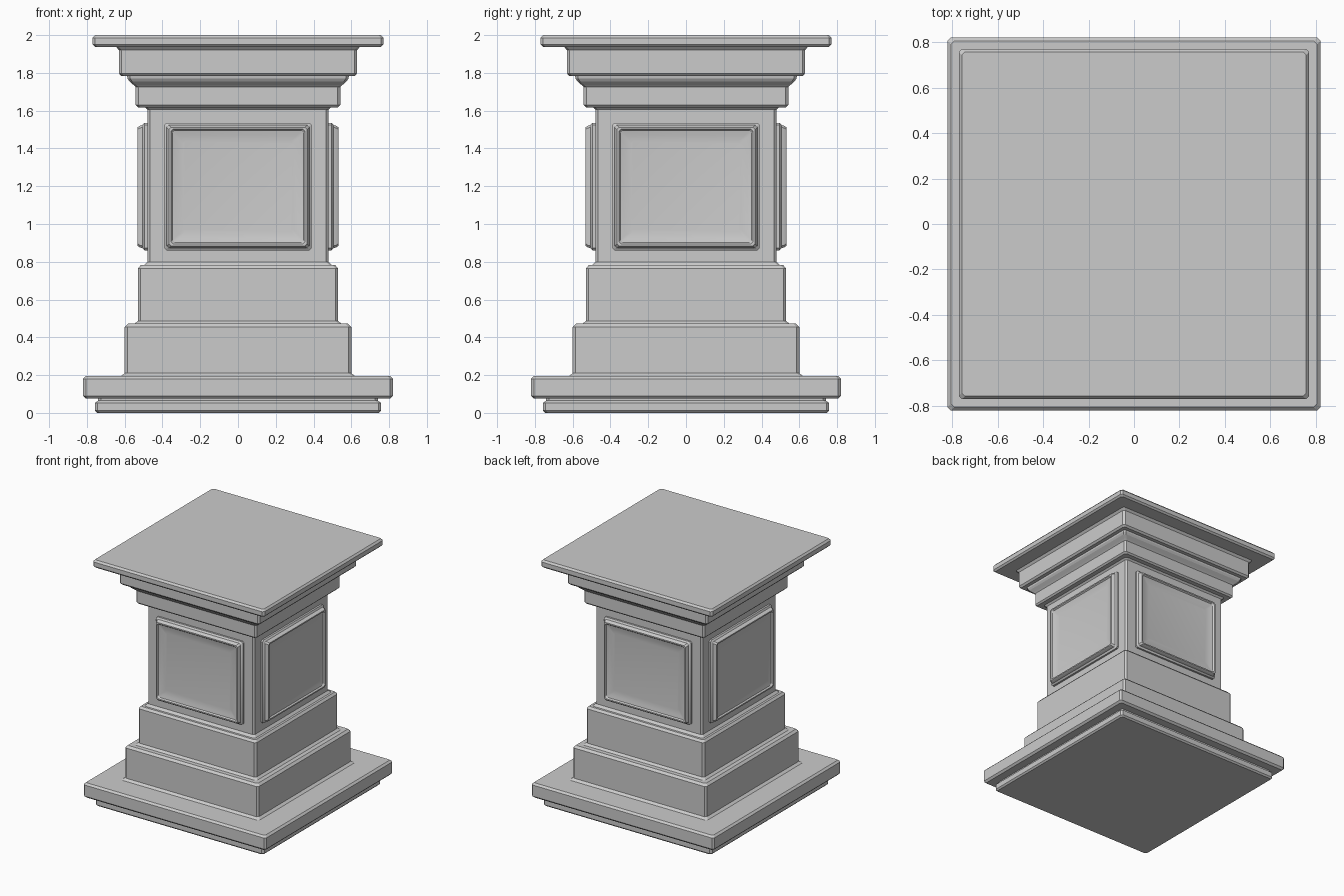
import bpy, bmesh, math
from mathutils import Matrix, Vector

if "Cube" in bpy.data.objects:
    bpy.data.objects.remove(bpy.data.objects["Cube"])


def loft(name, rings, chamfer, cap_start=False, cap_end=False, matrix=Matrix(), angle=None):
    """Skin chamfered rectangles given as (half_x, half_y, height, centre_y)."""
    bm = bmesh.new()
    loops = []
    for hx, hy, z, cy in rings:
        c = chamfer
        pts = [(hx, -hy + c), (hx, hy - c), (hx - c, hy), (-hx + c, hy),
               (-hx, hy - c), (-hx, -hy + c), (-hx + c, -hy), (hx - c, -hy)]
        loops.append([bm.verts.new(matrix @ Vector((x, y + cy, z))) for x, y in pts])
    for a, b in zip(loops, loops[1:]):
        for i in range(8):
            j = (i + 1) % 8
            bm.faces.new((a[i], a[j], b[j], b[i]))
    if cap_start:
        bm.faces.new(loops[0][::-1])
    if cap_end:
        bm.faces.new(loops[-1])
    mesh = bpy.data.meshes.new(name)
    bm.to_mesh(mesh)
    bm.free()
    obj = bpy.data.objects.new(name, mesh)
    bpy.context.collection.objects.link(obj)
    if angle:
        bpy.ops.object.select_all(action='DESELECT')
        obj.select_set(True)
        bpy.context.view_layer.objects.active = obj
        bpy.ops.object.shade_smooth_by_angle(angle=math.radians(angle))
    return obj


def square(profile):
    return [(w, w, z, 0) for w, z in profile]


# Stepped base: foot, wide slab and two plinth blocks
base = [(0.745, 0), (0.757, 0.012), (0.757, 0.053), (0.74, 0.065), (0.74, 0.075),
        (0.805, 0.075), (0.82, 0.09), (0.82, 0.18), (0.805, 0.195),
        (0.62, 0.195), (0.60, 0.21), (0.60, 0.455), (0.583, 0.472),
        (0.548, 0.472), (0.53, 0.487), (0.53, 0.765), (0.515, 0.782),
        (0.497, 0.782), (0.48, 0.80)]
loft("stepped_base", square(base), 0.014, cap_start=True)

# Square shaft
loft("shaft", square([(0.48, 0.80), (0.48, 1.605)]), 0.014)

# Moulded cornice and flat top slab
cornice = [(0.48, 1.605), (0.493, 1.618), (0.53, 1.618), (0.542, 1.63),
           (0.542, 1.725), (0.552, 1.735), (0.575, 1.755), (0.585, 1.77),
           (0.587, 1.783), (0.617, 1.783), (0.63, 1.797), (0.63, 1.92),
           (0.645, 1.937), (0.757, 1.937), (0.77, 1.95), (0.77, 1.985), (0.757, 2.0)]
loft("cornice", square(cornice), 0.014, cap_end=True)

# Framed panel on each side: (inset from outer edge, distance from axis)
panel = [(0, 0.475), (0, 0.495), (0.012, 0.506), (0.016, 0.52), (0.024, 0.532),
         (0.034, 0.532), (0.042, 0.521), (0.065, 0.514), (0.10, 0.51)]
rings = [(0.39 - i, 0.338 - i, d, 1.198) for i, d in panel]
for k, side in enumerate(("front", "right", "back", "left")):
    turn = Matrix.Rotation(k * math.pi / 2, 4, 'Z') @ Matrix.Rotation(math.pi / 2, 4, 'X')
    loft(side + "_panel", rings, 0.012, cap_end=True, matrix=turn, angle=30)
